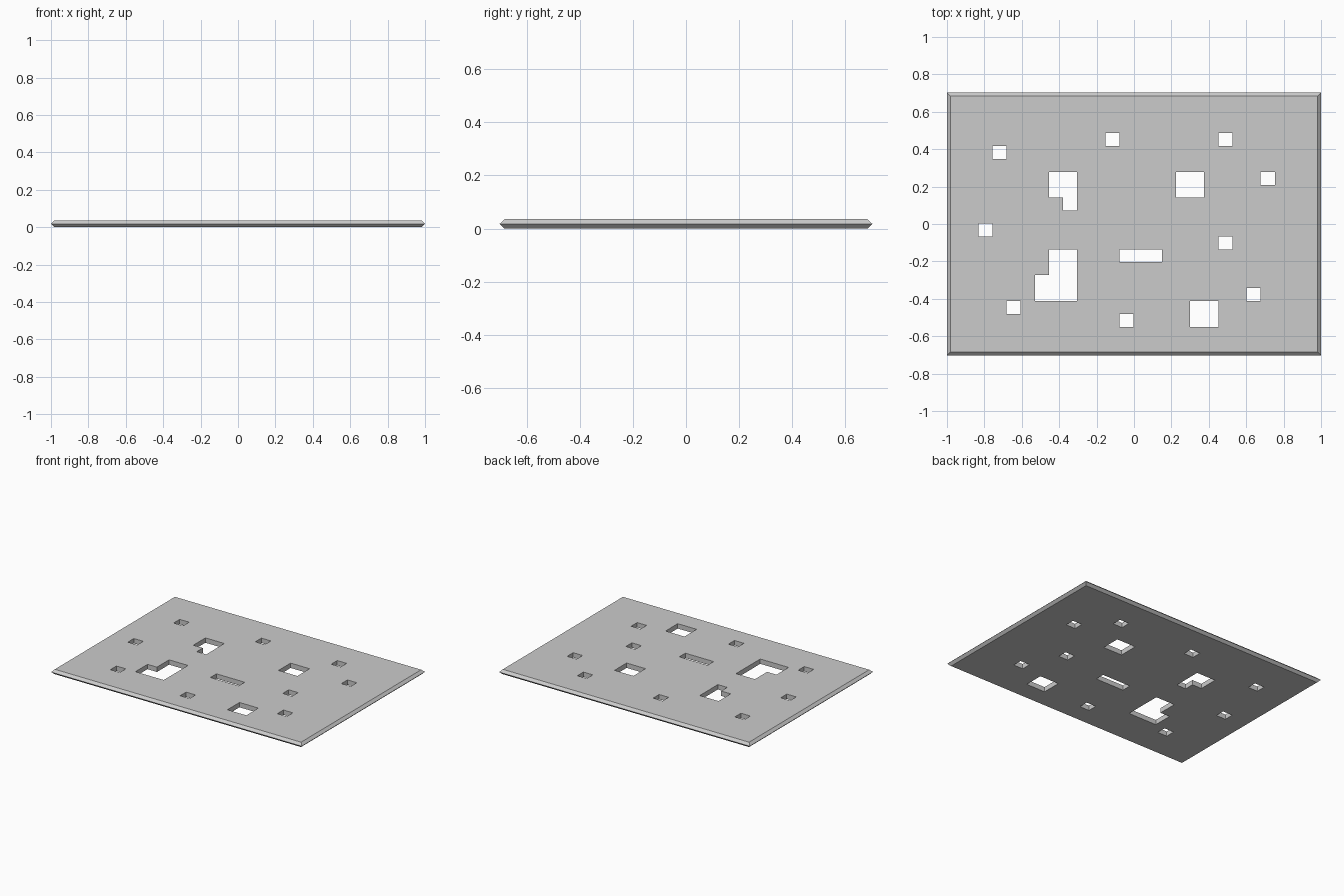
import bpy, bmesh

if "Cube" in bpy.data.objects:
    bpy.data.objects.remove(bpy.data.objects["Cube"])

HEIGHT = 0.035
PITCH_X, PITCH_Y = 0.0755, 0.069
OFF_X, OFF_Y = -0.002, 0.0025


def make_object(name, bm):
    bmesh.ops.recalc_face_normals(bm, faces=bm.faces[:])
    mesh = bpy.data.meshes.new(name)
    bm.to_mesh(mesh)
    bm.free()
    obj = bpy.data.objects.new(name, mesh)
    bpy.context.collection.objects.link(obj)
    return obj


def loft(bm, rings):
    """Join stacked outlines into a closed solid."""
    loops = [[bm.verts.new(p) for p in ring] for ring in rings]
    n = len(loops[0])
    for a, b in zip(loops, loops[1:]):
        for i in range(n):
            j = (i + 1) % n
            bm.faces.new((a[i], a[j], b[j], b[i]))
    bm.faces.new(loops[0][::-1])
    bm.faces.new(loops[-1])


def rect(x0, x1, y0, y1):
    return [(x0, y0), (x1, y0), (x1, y1), (x0, y1)]


# Plate with a pointed, double-chamfered rim
bm = bmesh.new()
rings = []
for inset, z in ((0.018, 0), (0, HEIGHT / 2), (0.018, HEIGHT)):
    x, y = 1 - inset, 0.702 - inset
    rings.append([(px, py, z) for px, py in rect(-x, x, -y, y)])
loft(bm, rings)
plate = make_object("plate", bm)

# Openings in grid cells: small squares, larger rectangles, two L shapes
small = [(-10, 5), (-2, 6), (6, 6), (9, 3), (-11, -1), (6, -2),
         (8, -6), (-9, -7), (-1, -8)]
openings = [rect(x, x + 1, y, y + 1) for x, y in small]
openings += [rect(3, 5, 2, 4), rect(-1, 2, -3, -2), rect(4, 6, -8, -6)]
openings.append([(-6, 2), (-5, 2), (-5, 1), (-4, 1), (-4, 4), (-6, 4)])
openings.append([(-7, -6), (-4, -6), (-4, -2), (-6, -2), (-6, -4), (-7, -4)])

bm = bmesh.new()
for outline in openings:
    loft(bm, [[(OFF_X + PITCH_X * x, OFF_Y + PITCH_Y * y, z) for x, y in outline]
              for z in (-0.05, HEIGHT + 0.05)])
cutter = make_object("opening_cutter", bm)
cutter.hide_render = True

# Cut the openings through the plate
cut = plate.modifiers.new("openings", 'BOOLEAN')
cut.operation = 'DIFFERENCE'
cut.solver = 'EXACT'
cut.object = cutter
bpy.context.view_layer.objects.active = plate
bpy.ops.object.modifier_apply(modifier=cut.name)
bpy.data.objects.remove(cutter)
